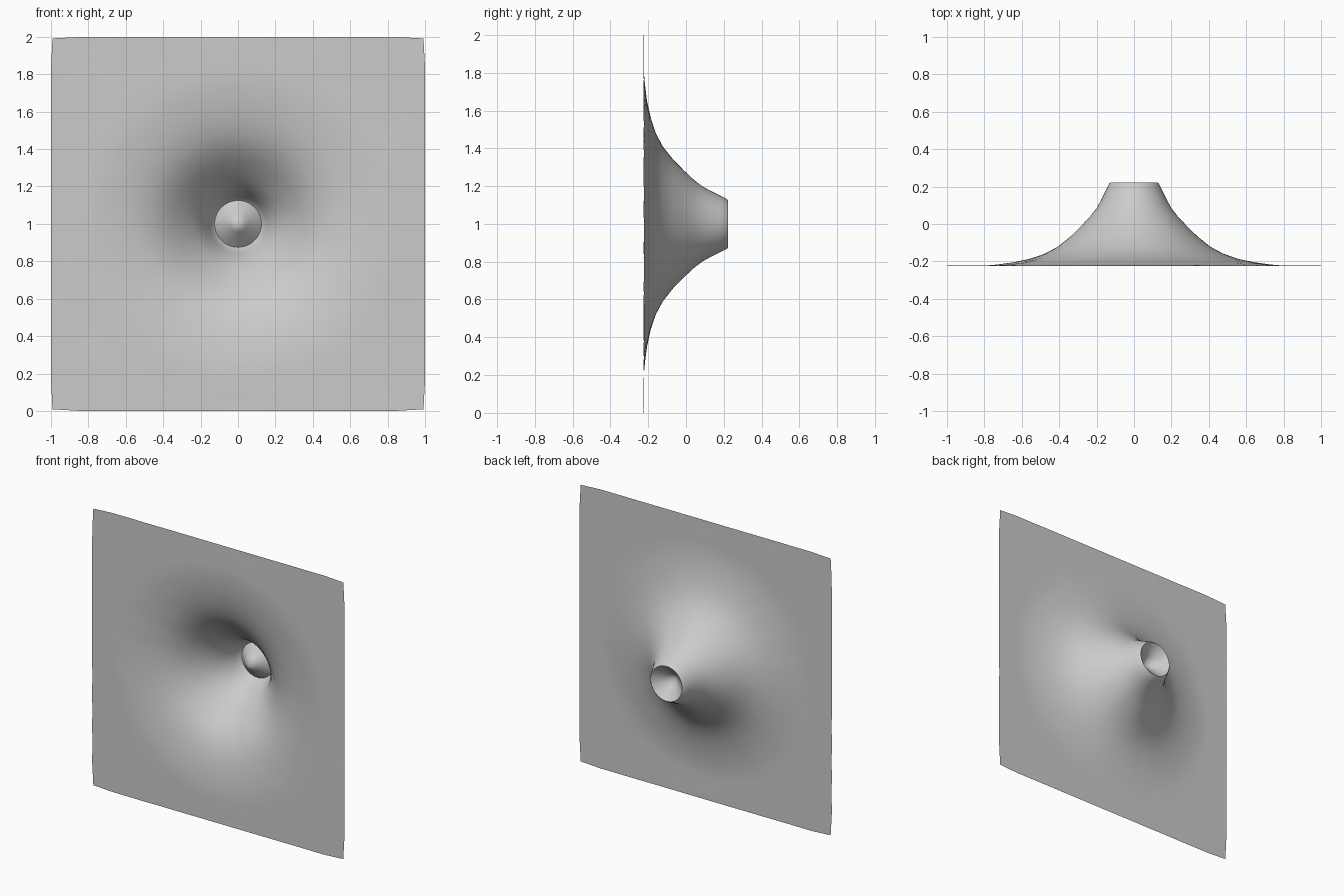
import bpy, bmesh, math
from mathutils import Vector, noise

if "Cube" in bpy.data.objects:
    bpy.data.objects.remove(bpy.data.objects["Cube"])

SEGS = 72
# (radius, y) of the funnel, from the inner cone tip over the rim to the flat sheet
CONE = [(0.045, 0.15), (0.09, 0.19), (0.125, 0.222)]
FUNNEL = [(0.133, 0.215), (0.15, 0.18), (0.175, 0.13), (0.2, 0.085), (0.235, 0.04),
          (0.28, -0.008), (0.34, -0.067), (0.41, -0.123), (0.48, -0.16), (0.56, -0.187),
          (0.65, -0.206), (0.73, -0.217), (0.8, -0.223)]

grey = bpy.data.materials.new("plain grey")
grey.diffuse_color = (0.6, 0.6, 0.6, 1)
grey.use_nodes = True
grey.node_tree.nodes["Principled BSDF"].inputs["Base Color"].default_value = grey.diffuse_color


def square_radius(a):
    """Distance from the middle to the edge of the square, corners slightly clipped."""
    return min(1 / max(abs(math.cos(a)), abs(math.sin(a))), 1.402)


def ring(bm, radius_at, y, ripple):
    verts = []
    for i in range(SEGS):
        a = 2 * math.pi * i / SEGS
        r = radius_at(a)
        x, z = r * math.cos(a), r * math.sin(a)
        bump = ripple * noise.noise(Vector((x * 8, z * 14, 3)))
        verts.append(bm.verts.new((x, y + bump, 1 + z)))
    return verts


def bridge(bm, a, b):
    for i in range(SEGS):
        j = (i + 1) % SEGS
        bm.faces.new((a[i], a[j], b[j], b[i]))


def finish(bm, name):
    bmesh.ops.recalc_face_normals(bm, faces=bm.faces)
    mesh = bpy.data.meshes.new(name)
    bm.to_mesh(mesh)
    bm.free()
    mesh.materials.append(grey)
    obj = bpy.data.objects.new(name, mesh)
    bpy.context.collection.objects.link(obj)
    bpy.context.view_layer.objects.active = obj
    obj.select_set(True)
    bpy.ops.object.shade_smooth_by_angle(angle=math.radians(40))
    obj.select_set(False)


# square sheet drawn out into a funnel
bm = bmesh.new()
rings = [ring(bm, lambda a, r=r: r, y, 0.002 if r > 0.25 else 0) for r, y in [CONE[-1]] + FUNNEL]
for t in (0.2, 0.4, 0.6, 0.8, 1):
    rings.append(ring(bm, lambda a, t=t: 0.8 + t * (square_radius(a) - 0.8), -0.223, 0.002))
for a, b in zip(rings, rings[1:]):
    bridge(bm, a, b)
finish(bm, "funnel_sheet")

# cone turned back inside the mouth of the funnel
bm = bmesh.new()
rings = [ring(bm, lambda a, r=r: r, y, 0) for r, y in CONE]
for a, b in zip(rings, rings[1:]):
    bridge(bm, a, b)
tip = bm.verts.new((0, 0.11, 1))
for i in range(SEGS):
    bm.faces.new((tip, rings[0][i], rings[0][(i + 1) % SEGS]))
finish(bm, "inner_cone")
